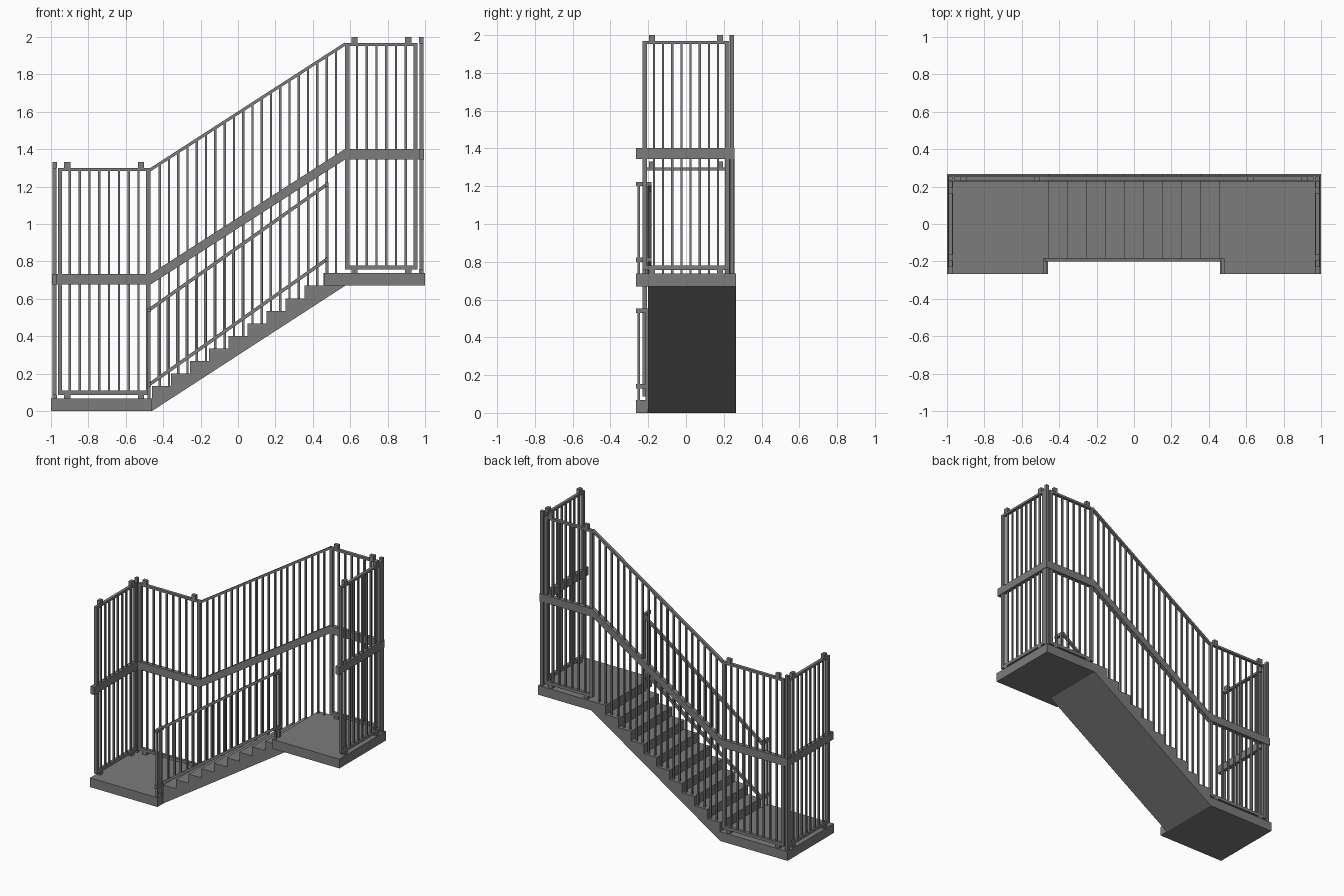
import bpy, bmesh
from mathutils import Vector

cube = bpy.data.objects.get("Cube")
if cube:
    bpy.data.objects.remove(cube, do_unlink=True)

GREY = (0.2, 0.2, 0.2, 1)
steel = bpy.data.materials.new("grey steel")
steel.use_nodes = True
steel.diffuse_color = GREY
steel.node_tree.nodes["Principled BSDF"].inputs["Base Color"].default_value = GREY

# Main dimensions
RISE, RUN, STEPS = 0.067, 0.102, 10
EDGE, DEPTH = 0.46, 0.266        # landing inner edge, half depth
UPPER = RISE * STEPS             # height gained by the flight
BACK, SIDE = 0.243, 0.981        # centre planes of the fences
X0, X1 = -0.468, 0.573           # ends of the sloped fence
BAR = 0.012


def finish(name, bm):
    bmesh.ops.recalc_face_normals(bm, faces=bm.faces[:])
    mesh = bpy.data.meshes.new(name)
    bm.to_mesh(mesh)
    bm.free()
    mesh.materials.append(steel)
    obj = bpy.data.objects.new(name, mesh)
    bpy.context.collection.objects.link(obj)
    return obj


def box(bm, x, y, z):
    """Box from three (low, high) ranges."""
    verts = bmesh.ops.create_cube(bm, size=1)["verts"]
    for v in verts:
        v.co = Vector([(r[0] + r[1]) / 2 + c * (r[1] - r[0])
                       for r, c in zip((x, y, z), v.co)])


def around(c, width):
    return (c - width / 2, c + width / 2)


def profile(bm, points, y0, y1):
    """Extrude an x-z outline from y0 to y1."""
    face = bm.faces.new([bm.verts.new((x, y0, z)) for x, z in points])
    out = bmesh.ops.extrude_face_region(bm, geom=[face])
    for v in out["geom"]:
        if isinstance(v, bmesh.types.BMVert):
            v.co.y = y1


def strip(bm, path, height, y0, y1):
    """Rail of constant vertical height whose top follows an x-z path."""
    lower = [(x, z - height) for x, z in reversed(path)]
    profile(bm, list(path) + lower, y0, y1)


def fence_panel(name, axis, plane, a, b, floor, bars):
    """Framed panel of upright bars along x or y, with feet and top caps."""
    bm = bmesh.new()
    low, high = floor + 0.02, floor + 1.232

    def piece(span, z, thick):
        across = around(plane, thick)
        if axis == "x":
            box(bm, span, across, z)
        else:
            box(bm, across, span, z)

    stile = 0.023
    piece((a, a + stile), (low, high), 0.022)
    piece((b - stile, b), (low, high), 0.022)
    piece((a + stile, b - stile), (low, low + 0.022), 0.022)
    piece((a + stile, b - stile), (high - 0.016, high), 0.022)
    step = (b - a - stile) / (bars + 1)
    for i in range(bars):
        piece(around(a + stile / 2 + step * (i + 1), BAR),
              (low + 0.02, high - 0.015), BAR)
    for c in (a + 0.05, b - 0.05):
        piece(around(c, 0.033), (floor, low), 0.024)
        piece(around(c, 0.033), (high, high + 0.032), 0.024)
    finish(name, bm)


# Landings
for name, x, z in (("lower_landing", (-1, -EDGE), 0), ("upper_landing", (EDGE, 1), UPPER)):
    bm = bmesh.new()
    if z:
        # sloped inner edge meets the underside of the flight
        profile(bm, [(EDGE, z + RISE), (1, z + RISE), (1, z), (X1, z),
                     (EDGE, z)], -DEPTH, DEPTH)
    else:
        box(bm, x, (-DEPTH, DEPTH), (z, z + RISE))
    finish(name, bm)

# Flight of steps with a sloped underside
outline = [(-EDGE, 0)]
for i in range(STEPS):
    x = -EDGE + i * RUN
    outline += [(x, RISE * (i + 1)), (x, RISE * (i + 2))]
outline += [(X1, UPPER + RISE), (X1, UPPER)]
bm = bmesh.new()
profile(bm, outline, -0.2, DEPTH)
finish("stair_flight", bm)

# Back and end fences on both landings
fence_panel("lower_back_fence", "x", BACK, -0.963, X0, RISE, 8)
fence_panel("upper_back_fence", "x", BACK, X1, 0.96, UPPER + RISE, 6)
fence_panel("lower_end_fence", "y", -SIDE, -0.23, 0.23, RISE, 8)
fence_panel("upper_end_fence", "y", SIDE, -0.23, 0.23, UPPER + RISE, 8)

# Corner posts where back and end fences meet
bm = bmesh.new()
for s, floor in ((-1, RISE), (1, UPPER + RISE)):
    box(bm, around(s * SIDE, 0.022), around(BACK, 0.022), (floor, floor + 1.264))
finish("corner_posts", bm)

# Sloped back fence
TOP0, TOP1 = 1.30, 1.972
bm = bmesh.new()
strip(bm, [(X0, TOP0), (X1, TOP1)], 0.019, BACK - 0.011, BACK + 0.011)
bars = 20
for i in range(1, bars + 1):
    t = i / (bars + 1)
    x = X0 + (X1 - X0) * t
    tread = RISE * (min(int((x + EDGE) / RUN), STEPS - 1) + 2)
    top = TOP0 + (TOP1 - TOP0) * t - 0.01
    box(bm, around(x, BAR), around(BACK, BAR), (tread - 0.01, top))
finish("sloped_back_fence", bm)

# Wide rail band around the back and both ends
LOW_BAND, HIGH_BAND = 0.733, 1.402
bm = bmesh.new()
strip(bm, [(-0.995, LOW_BAND), (X0, LOW_BAND), (X1, HIGH_BAND), (0.995, HIGH_BAND)],
      0.057, BACK - 0.015, BACK + 0.015)
for s, z in ((-1, LOW_BAND), (1, HIGH_BAND)):
    box(bm, around(s * SIDE, 0.028), (-DEPTH, BACK - 0.015), (z - 0.057, z))
finish("rail_band", bm)

# Front balustrade with short returns onto the landings
FRONT, END = -0.191, 0.475
bm = bmesh.new()
for z in (0.152, 0.552):
    strip(bm, [(-END, z), (END, z + UPPER)], 0.022, FRONT - 0.009, FRONT + 0.009)
    for s, lift in ((-1, 0), (1, UPPER)):
        box(bm, around(s * END, 0.02), (-DEPTH, FRONT + 0.009),
            (z + lift - 0.022, z + lift))
bars = 18
for i in range(1, bars + 1):
    t = i / (bars + 1)
    x, lift = END * (2 * t - 1), UPPER * t
    box(bm, around(x, BAR), around(FRONT, BAR), (0.14 + lift, 0.54 + lift))
for s, floor in ((-1, RISE), (1, UPPER + RISE)):
    for y in (-0.25, -0.207):
        box(bm, around(s * END, 0.016), around(y, 0.014), (floor, floor + 0.475))
finish("front_balustrade", bm)
